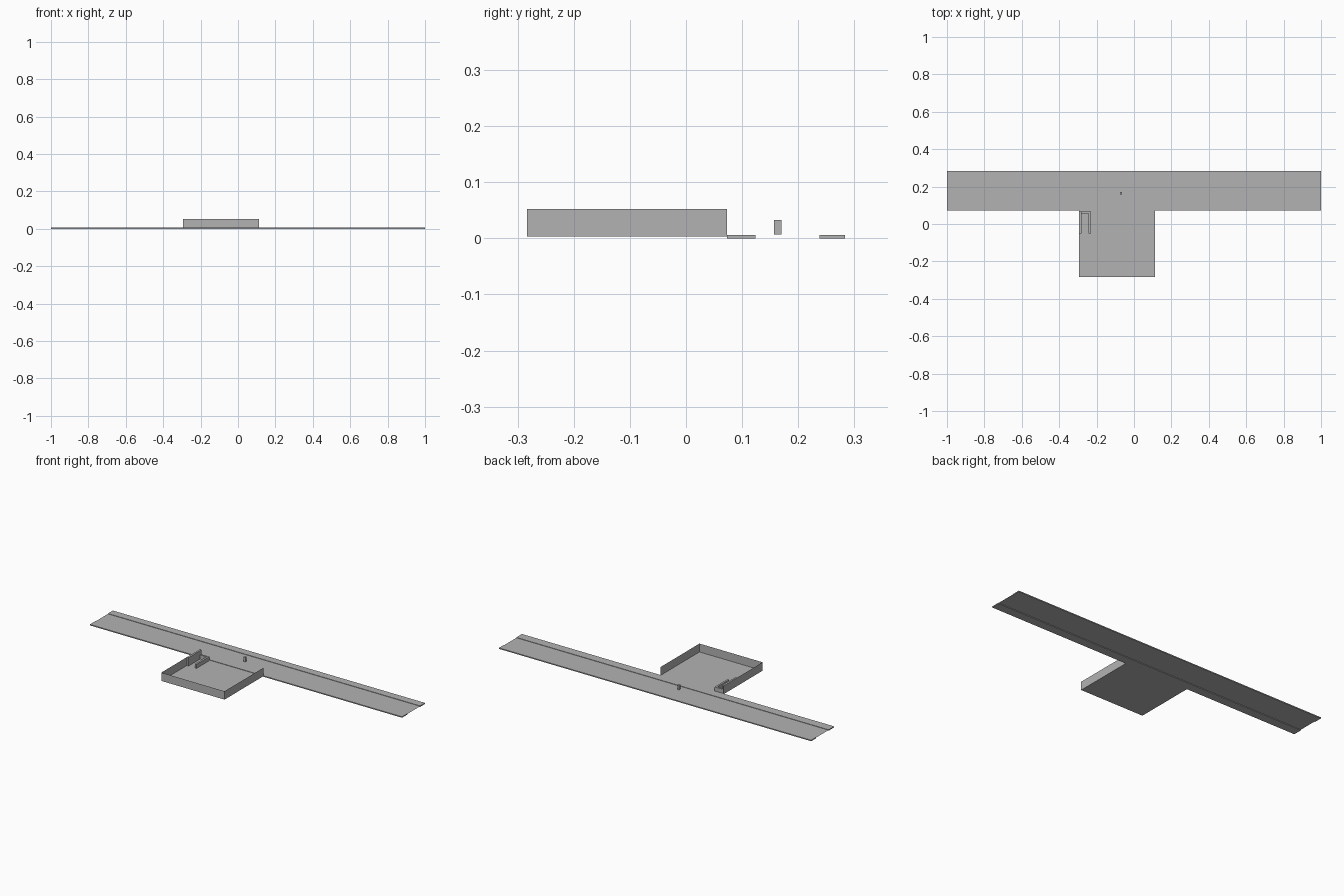
import bpy
import bmesh

cube = bpy.data.objects.get("Cube")
if cube:
    bpy.data.objects.remove(cube, do_unlink=True)

grey = bpy.data.materials.new("concrete_grey")
grey.use_nodes = True
COLOUR = (0.45, 0.45, 0.45, 1.0)
grey.diffuse_color = COLOUR
for node in grey.node_tree.nodes:
    if node.type == 'BSDF_PRINCIPLED':
        node.inputs["Base Color"].default_value = COLOUR
        node.inputs["Roughness"].default_value = 0.8


def finish(name, bm):
    mesh = bpy.data.meshes.new(name)
    bm.to_mesh(mesh)
    bm.free()
    mesh.materials.append(grey)
    obj = bpy.data.objects.new(name, mesh)
    bpy.context.collection.objects.link(obj)
    return obj


def box(name, x, y, z):
    """Box between the given (low, high) limits."""
    bm = bmesh.new()
    bmesh.ops.create_cube(bm, size=1.0)
    for v in bm.verts:
        v.co = [lim[0] if c < 0 else lim[1] for c, lim in zip(v.co, (x, y, z))]
    return finish(name, bm)


def sheet(name, corners):
    """Single flat face through four corners."""
    bm = bmesh.new()
    bm.faces.new([bm.verts.new(c) for c in corners])
    return finish(name, bm)


def floor(name, x, y, z):
    return sheet(name, [(x[0], y[0], z), (x[1], y[0], z),
                        (x[1], y[1], z), (x[0], y[1], z)])


def wall(name, a, b, z):
    return sheet(name, [(*a, z[0]), (*b, z[0]), (*b, z[1]), (*a, z[1])])


GROUND = 0.0036
KERB = 0.006
TOP = 0.052
FRONT, JOIN, BACK = -0.283, 0.073, 0.283
X0, X1 = -0.293, 0.112

# Road with a raised kerb along each side
floor("road", (-1, 1), (0.124, 0.238), GROUND)
box("front_kerb", (-1, 1), (JOIN, 0.124), (0, KERB))
box("back_kerb", (-1, 1), (0.238, BACK), (0, KERB))

# Yard open to the road, with thin walls on three sides
floor("yard_floor", (X0, X1), (FRONT, JOIN), GROUND)
corners = [(X0, JOIN), (X0, FRONT), (X1, FRONT), (X1, JOIN)]
names = ["yard_wall_west", "yard_wall_front", "yard_wall_east"]
for name, a, b in zip(names, corners, corners[1:]):
    wall(name, a, b, (GROUND, TOP))

# U-shaped bay in the back corner of the yard
T = 0.011
BAY_X, BAY_Y, LOW = -0.231, (-0.05, 0.068), 0.027
box("bay_tall_side", (X0, X0 + T), BAY_Y, (GROUND, TOP))
box("bay_low_side", (BAY_X - T, BAY_X), BAY_Y, (GROUND, LOW))
box("bay_back", (X0 + T, BAY_X - T), (BAY_Y[1] - T, BAY_Y[1]), (GROUND, LOW))

# Small post on the road
box("road_post", (-0.075, -0.063), (0.157, 0.17), (0.007, 0.033))
